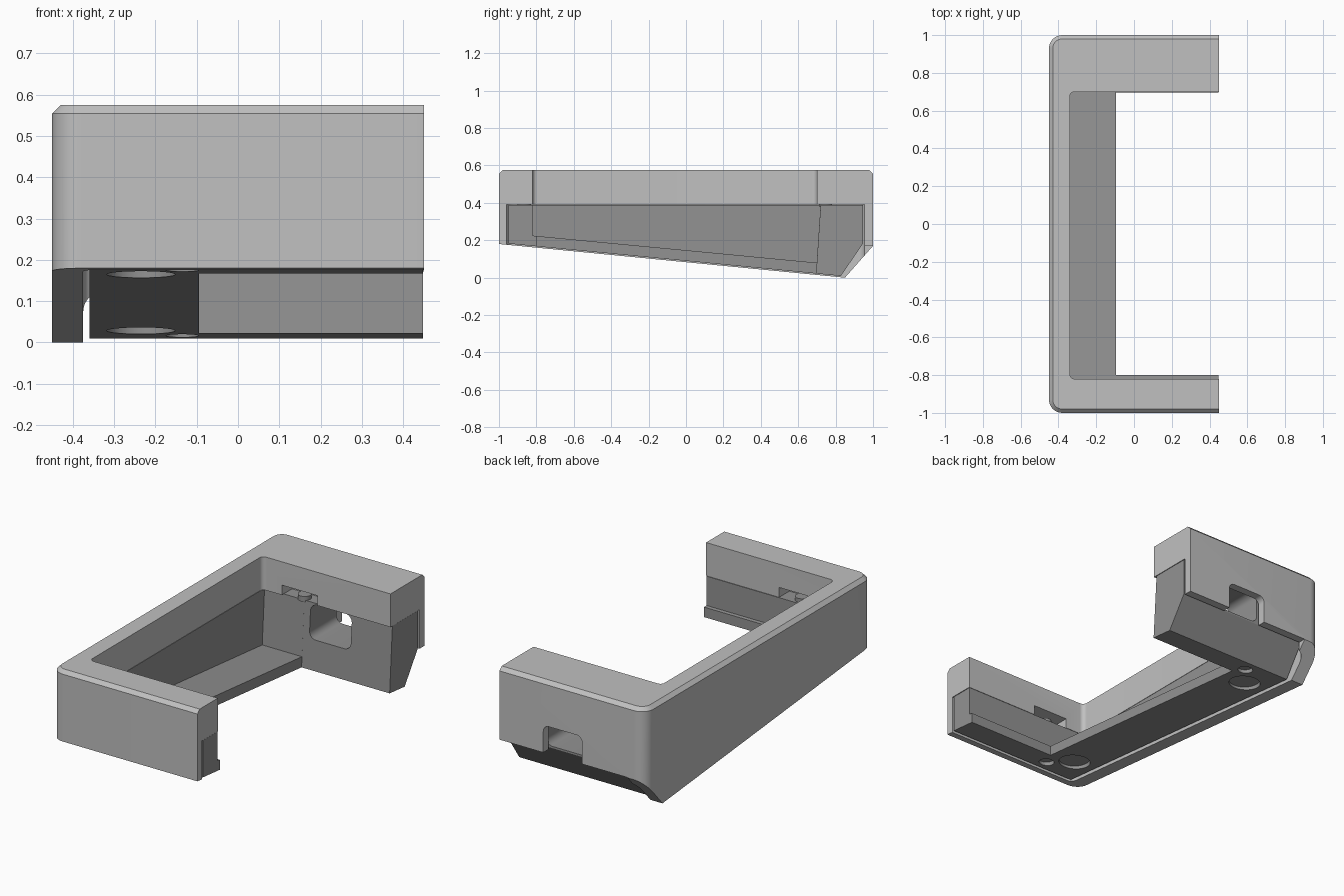
import bpy, bmesh, math

if "Cube" in bpy.data.objects:
    bpy.data.objects.remove(bpy.data.objects["Cube"])


def material(name, value):
    m = bpy.data.materials.new(name)
    m.diffuse_color = (value, value, value, 1)
    m.use_nodes = True
    m.node_tree.nodes["Principled BSDF"].inputs["Base Color"].default_value = m.diffuse_color
    return m


LIGHT = material("light_grey", 0.53)
DARK = material("dark_grey", 0.29)


def loft(name, rings, mat):
    """Closed solid through rings of equal point count."""
    bm = bmesh.new()
    loops = [[bm.verts.new(p) for p in r] for r in rings]
    n = len(loops[0])
    for a, b in zip(loops, loops[1:]):
        for i in range(n):
            j = (i + 1) % n
            bm.faces.new((a[i], a[j], b[j], b[i]))
    bm.faces.new(loops[0][::-1])
    bm.faces.new(loops[-1])
    bmesh.ops.recalc_face_normals(bm, faces=bm.faces)
    me = bpy.data.meshes.new(name)
    bm.to_mesh(me)
    bm.free()
    me.materials.append(mat)
    ob = bpy.data.objects.new(name, me)
    bpy.context.collection.objects.link(ob)
    return ob


def prism(name, pts, axis, lo, hi, mat):
    place = {"x": lambda a, b, t: (t, a, b),
             "y": lambda a, b, t: (a, t, b),
             "z": lambda a, b, t: (a, b, t)}[axis]
    return loft(name, [[place(a, b, t) for a, b in pts] for t in (lo, hi)], mat)


def rounded(x0, x1, y0, y1, radii, steps=8):
    """Rectangle with radii for corners (x1,y1), (x0,y1), (x0,y0), (x1,y0)."""
    pts = []
    corners = [(x1, y1, -1, -1), (x0, y1, 1, -1), (x0, y0, 1, 1), (x1, y0, -1, 1)]
    for k, ((cx, cy, sx, sy), r) in enumerate(zip(corners, radii)):
        if r == 0:
            pts.append((cx, cy))
            continue
        for i in range(steps + 1):
            t = math.pi / 2 * (k + i / steps)
            pts.append((cx + sx * r + r * math.cos(t), cy + sy * r + r * math.sin(t)))
    return pts


def box(name, x0, x1, y0, y1, z0, z1, mat):
    return prism(name, rounded(x0, x1, y0, y1, (0, 0, 0, 0)), "z", z0, z1, mat)


def disc(name, x, y, r, z0, z1, mat):
    pts = [(x + r * math.cos(i * math.pi / 16), y + r * math.sin(i * math.pi / 16))
           for i in range(32)]
    return prism(name, pts, "z", z0, z1, mat)


def cut(ob, *cutters):
    for c in cutters:
        m = ob.modifiers.new("cut", "BOOLEAN")
        m.operation, m.solver, m.object = "DIFFERENCE", "EXACT", c
        bpy.context.view_layer.objects.active = ob
        bpy.ops.object.modifier_apply(modifier=m.name)
        bpy.data.objects.remove(c)


def slope(y):
    return 0.18 * (0.85 - y) / 1.85


# Outer shell: rounded at the closed end, chamfered along its top edge
outer = rounded(-0.45, 0.45, -1, 1, (0, 0.07, 0.07, 0))
top = rounded(-0.43, 0.45, -0.98, 0.98, (0, 0.05, 0.05, 0))
shell = loft("outer_shell", [[(x, y, z) for x, y in o] for o, z in
                             ((outer, -0.05), (outer, 0.555), (top, 0.575))], LIGHT)
cut(shell,
    # sloped underside and rear chamfer
    prism("cutter", [(-1.2, slope(-1.2)), (0.85, 0), (1.15, 0.34), (1.15, -0.3),
                     (-1.2, -0.3)], "x", -1, 1, LIGHT),
    # opening and lower seat for the inner frame
    prism("cutter", rounded(-0.34, 0.6, -0.82, 0.7, (0, 0.025, 0.025, 0)),
          "z", -0.2, 0.8, LIGHT),
    prism("cutter", rounded(-0.375, 0.6, -0.96, 0.955, (0, 0.04, 0.04, 0)),
          "z", -0.2, 0.39, LIGHT),
    # rear wall lower edge and cable notch
    box("cutter", -0.34, 0.6, 0.9, 1.1, -0.2, 0.172, LIGHT),
    prism("cutter", rounded(-0.06, 0.18, 0.0, 0.325, (0.035, 0.035, 0, 0)),
          "y", 0.9, 1.1, LIGHT),
    # screw pockets inside both side walls
    box("cutter", -0.22, 0.0, 0.6, 0.79, 0.37, 0.445, LIGHT),
    box("cutter", -0.22, 0.0, -0.91, -0.7, 0.37, 0.445, LIGHT))

# Inner frame: nested tray with tilted rear wall and sloping floor
frame = prism("inner_frame", [(-0.95, 0.388), (0.945, 0.388), (0.945, 0.18),
                              (0.828, slope(0.828) + 0.007),
                              (-0.95, slope(-0.95) + 0.007)], "x", -0.36, 0.448, DARK)
cut(frame,
    prism("cutter", [(-0.82, 0.5), (0.727, 0.5), (0.699, 0.08), (-0.82, 0.225)],
          "x", -0.34, 0.6, DARK),
    prism("cutter", [(-0.80, 0.5), (0.727, 0.5), (0.69, -0.06), (-0.80, -0.06)],
          "x", -0.095, 0.6, DARK),
    # rounded window through the rear wall
    prism("cutter", rounded(-0.055, 0.2, 0.19, 0.38, (0.04,) * 4), "y", 0.6, 1.1, DARK))

# Foot recesses and screw holes in the underside
for y_foot, y_screw in ((-0.77, -0.88), (0.63, 0.755)):
    for x, y, r in ((-0.235, y_foot, 0.083), (-0.135, y_screw, 0.04)):
        z = slope(y)
        cut(frame, disc("cutter", x, y, r, z - 0.1, z + 0.03, DARK))

# Screw bosses in the wall pockets
for label, y in (("front", -0.865), ("rear", 0.745)):
    disc(label + "_screw_boss", -0.11, y, 0.035, 0.38, 0.41, DARK)

# Smooth rounded corners, keep the flat edges sharp
for ob in bpy.context.scene.objects:
    bpy.ops.object.select_all(action="DESELECT")
    ob.select_set(True)
    bpy.context.view_layer.objects.active = ob
    bpy.ops.object.shade_smooth_by_angle(angle=math.radians(25))
